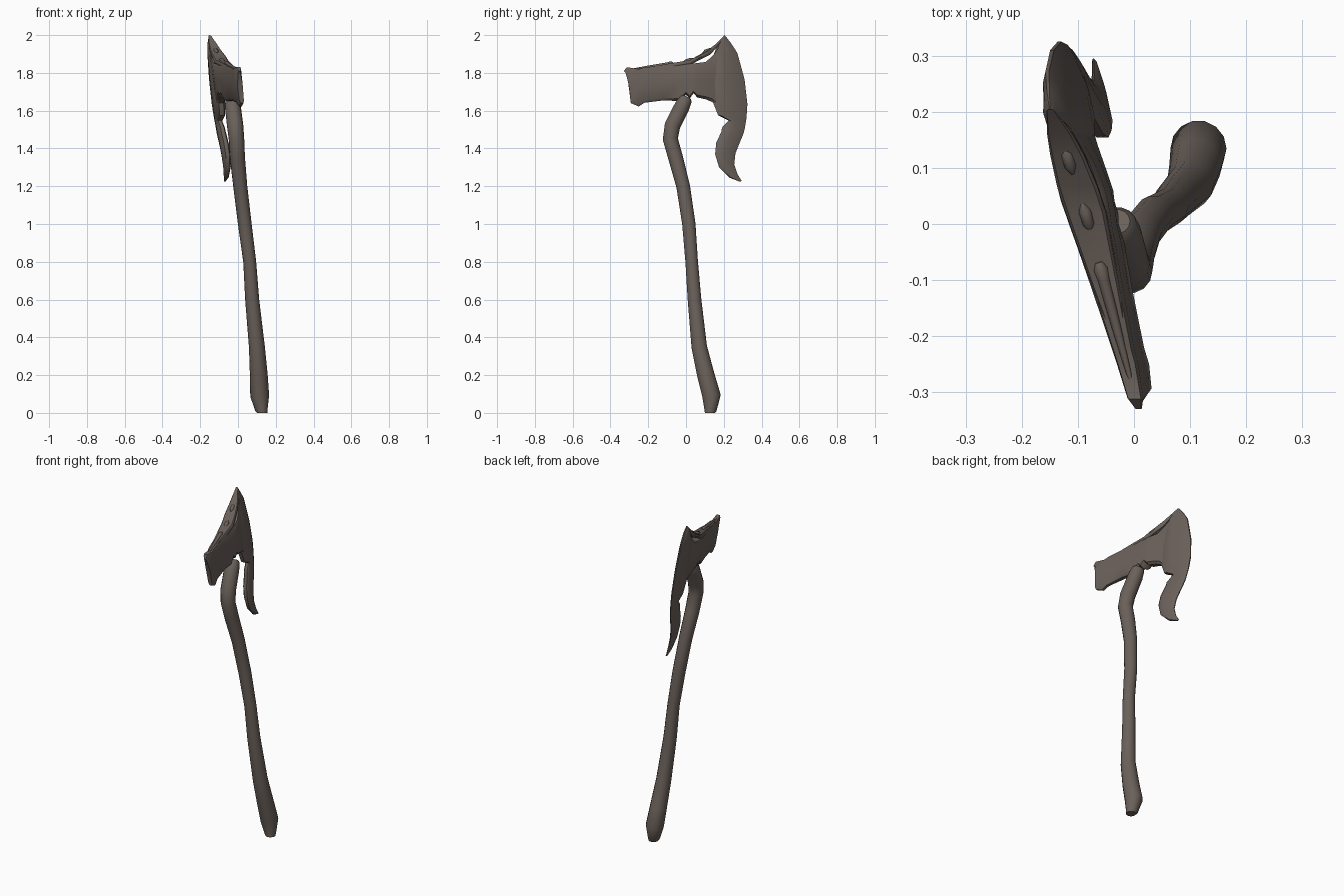
import bpy, bmesh, math
from mathutils import Vector

mat = bpy.data.materials.new("dark weathered brown")
mat.diffuse_color = (0.145, 0.118, 0.102, 1)


def finish(name, rings, angle=40):
    """Skin a list of closed rings, cap both ends, shade."""
    bm = bmesh.new()
    rows = [[bm.verts.new(p) for p in r] for r in rings]
    n = len(rows[0])
    for a, b in zip(rows, rows[1:]):
        for i in range(n):
            bm.faces.new((a[i], a[(i + 1) % n], b[(i + 1) % n], b[i]))
    bm.faces.new(rows[0])
    bm.faces.new(rows[-1])
    bmesh.ops.recalc_face_normals(bm, faces=bm.faces)
    me = bpy.data.meshes.new(name)
    bm.to_mesh(me)
    bm.free()
    me.materials.append(mat)
    ob = bpy.data.objects.new(name, me)
    bpy.context.collection.objects.link(ob)
    bpy.ops.object.select_all(action='DESELECT')
    ob.select_set(True)
    bpy.context.view_layer.objects.active = ob
    bpy.ops.object.shade_smooth_by_angle(angle=math.radians(angle))
    return ob


def tube(name, pts, sides=14):
    """Round tube through (x, y, z, radius) points."""
    c = [Vector(p[:3]) for p in pts]
    rings = []
    for i, p in enumerate(pts):
        t = (c[min(i + 1, len(c) - 1)] - c[max(i - 1, 0)]).normalized()
        if p[2] == 0:
            t = Vector((0, 0, 1))
        ref = Vector((1, 0, 0))
        u = (ref - t * ref.dot(t)).normalized()
        v = t.cross(u)
        rings.append([c[i] + p[3] * (u * math.cos(a) + v * math.sin(a))
                      for a in [2 * math.pi * k / sides for k in range(sides)]])
    return finish(name, rings)


def head_point(y, z, off=0.0):
    """Point on the tilted mid-plane of the axe head, offset sideways."""
    return Vector((-0.06 - 0.25 * y - 0.13 * (z - 1.7) + off, y, z))


def slab(name, stations, profile):
    """Loft (start yz, end yz, half thickness) stations with a mirrored profile."""
    rings = []
    for y0, z0, y1, z1, h in stations:
        side = [(y0 + (y1 - y0) * t, z0 + (z1 - z0) * t, h * s) for t, s in profile]
        rings.append([head_point(y, z, o) for y, z, o in side]
                     + [head_point(y, z, -o) for y, z, o in reversed(side)])
    return finish(name, rings)


# curved wooden handle with swollen butt
tube("handle", [
    (.128, .127, 0, .028), (.124, .130, .015, .033), (.115, .135, .09, .050),
    (.110, .105, .20, .047), (.100, .070, .35, .042), (.075, .045, .60, .037),
    (.062, .030, .80, .034), (.036, .015, 1.0, .036), (.012, -.015, 1.2, .037),
    (-.003, -.055, 1.35, .040), (-.008, -.083, 1.45, .041),
    (-.015, -.072, 1.52, .043), (-.027, -.022, 1.62, .042),
    (-.031, -.002, 1.66, .036), (-.032, .004, 1.672, .025)])

# head body: (y, bottom z, top z, half thickness), from poll to blade root
body = [
    (-.330, 1.79, 1.81, .006), (-.312, 1.64, 1.83, .014), (-.250, 1.622, 1.82, .019),
    (-.220, 1.642, 1.83, .020), (-.115, 1.655, 1.838, .028), (-.035, 1.65, 1.845, .035),
    (.000, 1.685, 1.85, .038), (.020, 1.665, 1.85, .040), (.040, 1.692, 1.85, .042),
    (.060, 1.67, 1.852, .042), (.105, 1.66, 1.858, .036), (.140, 1.645, 1.89, .030),
    (.180, 1.60, 1.94, .022)]
# the poll leans, so the lower edge is shifted slightly forward there
slab("head_body",
     [(y + (.02 if y < -.3 else 0), zb, y, zt, h) for y, zb, zt, h in body],
     [(0, .4), (.07, .85), (.5, 1), (.93, 1), (1, .8)])

# bearded blade: (inner yz, outer yz, half thickness), from upper horn to lower tip
slab("blade", [
    (.200, 1.992, .205, 2.00, .006), (.165, 1.945, .240, 1.955, .020),
    (.140, 1.88, .272, 1.905, .026), (.130, 1.77, .310, 1.765, .028),
    (.140, 1.65, .325, 1.635, .026), (.170, 1.575, .320, 1.56, .022),
    (.225, 1.548, .315, 1.53, .016), (.190, 1.51, .310, 1.50, .018),
    (.188, 1.49, .303, 1.475, .019), (.160, 1.43, .280, 1.42, .020),
    (.154, 1.37, .262, 1.375, .020), (.175, 1.30, .255, 1.315, .017),
    (.230, 1.245, .272, 1.265, .011), (.285, 1.224, .295, 1.228, .004)],
    [(0, .5), (.12, .95), (.45, 1), (.85, .5), (1, .12)])

# raised spine plate along the top, leaving a small gap by the blade root
slab("top_spine", [
    (-.19, 1.812, -.19, 1.830, .016), (-.115, 1.815, -.115, 1.845, .024),
    (.020, 1.84, .020, 1.868, .036), (.070, 1.868, .065, 1.893, .036),
    (.130, 1.898, .122, 1.925, .030), (.165, 1.938, .160, 1.955, .022),
    (.200, 1.975, .203, 1.998, .007)],
    [(0, .7), (.4, 1), (.8, 1), (1, .85)])


# tapering weld ridge and studs on the top face
def on_top(y, z, r):
    return (*head_point(y, z), r)


tube("top_ridge", [on_top(-.28, 1.82, .004), on_top(-.19, 1.833, .008),
                   on_top(-.10, 1.845, .011), on_top(-.08, 1.849, .013),
                   on_top(-.068, 1.851, .007)], 10)
for i, (y, z) in enumerate([(.012, 1.865), (.115, 1.917)]):
    tube(f"top_stud_{i + 1}", [on_top(y - .026, z - .010, .003), on_top(y - .012, z - .004, .011),
                               on_top(y + .012, z + .004, .011), on_top(y + .026, z + .010, .003)], 10)
